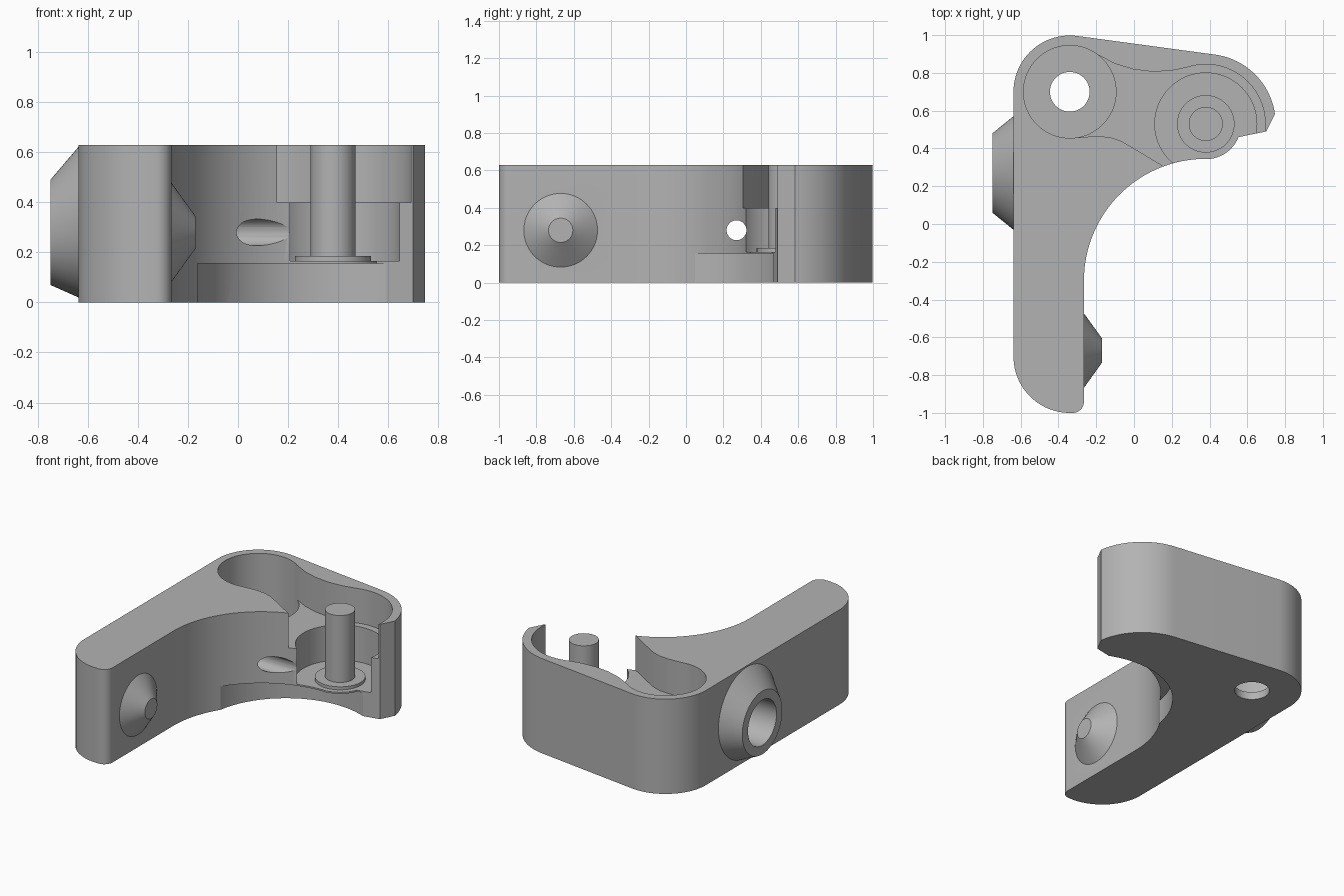
import bpy, bmesh
from math import sin, cos, pi, radians

cube = bpy.data.objects.get("Cube")
if cube:
    bpy.data.objects.remove(cube, do_unlink=True)

grey = bpy.data.materials.new("plain_grey")
grey.use_nodes = True
colour = (0.45, 0.45, 0.45, 1)
grey.diffuse_color = colour
grey.node_tree.nodes["Principled BSDF"].inputs["Base Color"].default_value = colour

HEIGHT = 0.63
ABOVE = 0.8
LEFT_HUB = (-0.34, 0.70)
RIGHT_HUB = (0.38, 0.53)


def arc(centre, r, start, end, n=24):
    """Points along an arc, angles in degrees."""
    pts = []
    for i in range(n + 1):
        a = radians(start + (end - start) * i / n)
        pts.append((centre[0] + r * cos(a), centre[1] + r * sin(a)))
    return pts


def circle(centre, r, n=72):
    return arc(centre, r, 0, 360 - 360 / n, n - 1)


def loft(name, rings):
    """Closed solid through rings of equal point count."""
    bm = bmesh.new()
    loops = [[bm.verts.new(p) for p in ring] for ring in rings]
    n = len(loops[0])
    for a, b in zip(loops, loops[1:]):
        for i in range(n):
            j = (i + 1) % n
            bm.faces.new((a[i], a[j], b[j], b[i]))
    bm.faces.new(loops[0][::-1])
    bm.faces.new(loops[-1])
    bmesh.ops.recalc_face_normals(bm, faces=bm.faces)
    mesh = bpy.data.meshes.new(name)
    bm.to_mesh(mesh)
    bm.free()
    mesh.materials.append(grey)
    obj = bpy.data.objects.new(name, mesh)
    bpy.context.collection.objects.link(obj)
    return obj


def prism(name, pts, z0, z1):
    return loft(name, [[(x, y, z) for x, y in pts] for z in (z0, z1)])


def round_x(name, sections, y):
    """Round solid along x; sections are (x, radius, centre height)."""
    return loft(name, [[(x, p, q) for p, q in circle((y, z), r)]
                       for x, r, z in sections])


def combine(target, tool, operation):
    tool.hide_render = True
    mod = target.modifiers.new(tool.name, "BOOLEAN")
    mod.operation = operation
    mod.solver = "EXACT"
    mod.object = tool
    bpy.context.view_layer.objects.active = target
    bpy.ops.object.modifier_apply(modifier=mod.name)
    bpy.data.objects.remove(tool, do_unlink=True)


def smooth(obj):
    bpy.ops.object.select_all(action="DESELECT")
    obj.select_set(True)
    bpy.context.view_layer.objects.active = obj
    bpy.ops.object.shade_smooth_by_angle(angle=radians(25))


# Bracket outline: hub, lever arm, concave front and open lip
outline = (
    arc(LEFT_HUB, 0.298, 82, 180)
    + arc((-0.34, -0.702), 0.298, 180, 270)
    + arc((-0.325, -0.94), 0.06, 270, 360, 10)
    + arc((0.38, -0.30), 0.645, 180, 90, 40)
    + arc(RIGHT_HUB, 0.187, 275, 338, 14)
    + [(0.70, 0.49)]
    + arc(RIGHT_HUB, 0.37, 8, 82)
)
body = prism("bracket_body", outline, 0, HEIGHT)

# Conical bosses on the two sides of the arm
combine(body, round_x("side_boss", [(-0.75, 0.21, 0.28), (-0.635, 0.303, 0.322),
                                    (-0.60, 0.303, 0.322)], 0.27), "UNION")
combine(body, round_x("small_boss", [(-0.30, 0.197, 0.28), (-0.265, 0.197, 0.28),
                                     (-0.17, 0.065, 0.28)], -0.67), "UNION")

# Pockets, channel between them, and the recess under the lip
channel = [(-0.34, 0.70), (-0.34, 0.455), (-0.20, 0.465), (-0.13, 0.46),
           (-0.07, 0.44), (0, 0.40), (0.165, 0.30), (0.38, 0.53),
           (0.38, 0.845), (0.30, 0.833), (0.20, 0.812), (0.10, 0.806),
           (0, 0.818), (-0.10, 0.848), (-0.20, 0.90)]
for name, pts, z0, z1 in (
    ("hub_pocket", circle(LEFT_HUB, 0.245), 0.05, ABOVE),
    ("hub_hole", circle(LEFT_HUB, 0.105), -0.1, ABOVE),
    ("channel", channel, 0.4, ABOVE),
    ("upper_pocket", circle(RIGHT_HUB, 0.315), 0.4, ABOVE),
    ("lower_pocket", circle(RIGHT_HUB, 0.27), 0.165, ABOVE),
    ("under_recess", circle((0.38, -0.04), 0.55), -0.1, 0.155),
):
    combine(body, prism(name, pts, z0, z1), "DIFFERENCE")

# Stepped bore through the side boss
combine(body, round_x("boss_bore", [(-0.9, 0.15, 0.28), (-0.2, 0.15, 0.28)], 0.27),
        "DIFFERENCE")
combine(body, round_x("through_hole", [(-0.9, 0.053, 0.28), (0.5, 0.053, 0.28)], 0.27),
        "DIFFERENCE")
smooth(body)

# Pivot post on its washer
smooth(prism("pivot_washer", circle(RIGHT_HUB, 0.152), 0.16, 0.185))
smooth(prism("pivot_post", circle(RIGHT_HUB, 0.09), 0.16, HEIGHT))
